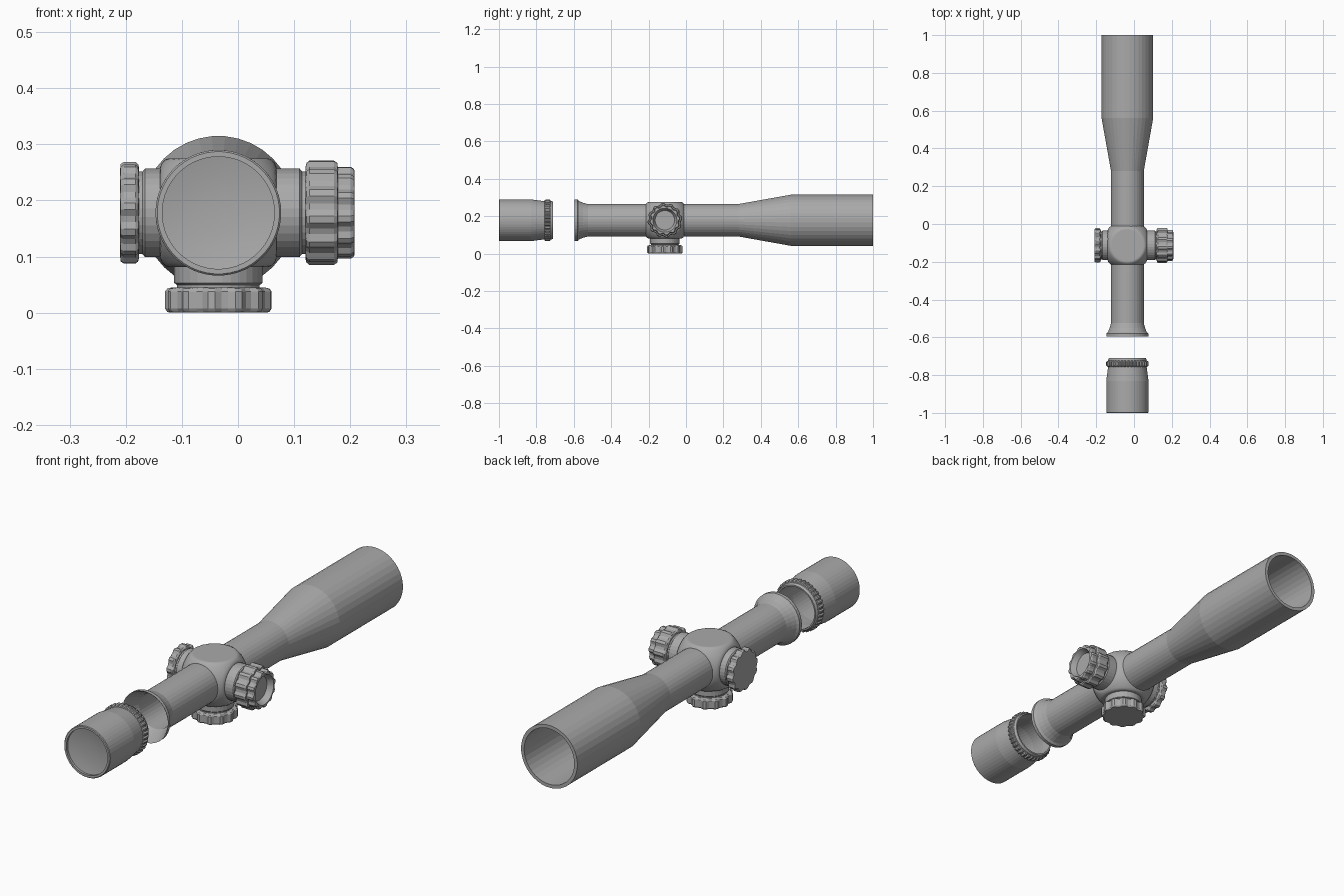
import bpy, bmesh, math
from mathutils import Matrix, Vector

if "Cube" in bpy.data.objects:
    bpy.data.objects.remove(bpy.data.objects["Cube"])

AXIS_X, AXIS_Z, SADDLE_Y = -0.035, 0.178, -0.113
TUBE_ORIGIN = Vector((AXIS_X, 0, AXIS_Z))
SADDLE = Vector((AXIS_X, SADDLE_Y, AXIS_Z))

grey = bpy.data.materials.new("scope_grey")
grey.use_nodes = True
grey.diffuse_color = (0.4, 0.4, 0.4, 1)
grey.node_tree.nodes["Principled BSDF"].inputs["Base Color"].default_value = (0.4, 0.4, 0.4, 1)


def finish(name, bm, smooth=None):
    bmesh.ops.remove_doubles(bm, verts=bm.verts, dist=1e-5)
    bmesh.ops.recalc_face_normals(bm, faces=bm.faces)
    mesh = bpy.data.meshes.new(name)
    bm.to_mesh(mesh)
    bm.free()
    mesh.materials.append(grey)
    ob = bpy.data.objects.new(name, mesh)
    bpy.context.collection.objects.link(ob)
    if smooth:
        bpy.ops.object.select_all(action="DESELECT")
        ob.select_set(True)
        bpy.context.view_layer.objects.active = ob
        bpy.ops.object.shade_smooth_by_angle(angle=math.radians(smooth))
    return ob


def lathe(name, profile, origin, direction, sides=36, closed=False, lobes=0, depth=0.0, smooth=None):
    """Spin (radius, distance) points round an axis; lobes cut grip notches."""
    turn = Vector((0, 0, 1)).rotation_difference(Vector(direction)).to_matrix().to_4x4()
    place = Matrix.Translation(origin) @ turn
    count = lobes * 4 if lobes else sides
    bm = bmesh.new()
    rings = []
    for radius, dist, *grip in profile:
        ring = []
        for i in range(count):
            a = math.tau * (i + 0.5) / count
            r = radius - (depth if grip and i % 4 > 1 else 0)
            ring.append(bm.verts.new(place @ Vector((r * math.cos(a), r * math.sin(a), dist))))
        rings.append(ring)
    pairs = list(zip(rings, rings[1:]))
    if closed:
        pairs.append((rings[-1], rings[0]))
    for a, b in pairs:
        for i in range(count):
            j = (i + 1) % count
            bm.faces.new((a[i], a[j], b[j], b[i]))
    return finish(name, bm, smooth)


# Main tube: flared rear flange, straight body, objective bell; hollow
lathe("main_tube", [
    (0.112, -0.595), (0.112, -0.58), (0.103, -0.572), (0.094, -0.55), (0.087, -0.525),
    (0.087, 0.28), (0.137, 0.56), (0.137, 1.0),
    (0.122, 1.0), (0.122, 0.56), (0.078, 0.28), (0.078, -0.525), (0.107, -0.59),
], TUBE_ORIGIN, (0, 1, 0), closed=True)

# Detached eyepiece: hollow shell with a tapered neck
lathe("eyepiece_shell", [
    (0.109, -1.0), (0.112, -0.997), (0.112, -0.83), (0.102, -0.755), (0.102, -0.718),
    (0.098, -0.71), (0.092, -0.71), (0.092, -0.76), (0.1, -0.83), (0.1, -1.0),
], TUBE_ORIGIN, (0, 1, 0), sides=48, closed=True)

# Eyepiece lens
lathe("eyepiece_lens", [
    (0.101, -0.99), (0.07, -0.984), (0.035, -0.981), (0, -0.98),
], TUBE_ORIGIN, (0, 1, 0), sides=48, smooth=30)

# Knurled ring round the eyepiece neck
lathe("eyepiece_grip_ring", [
    (0.1, -0.757), (0.108, -0.755, 1), (0.112, -0.749, 1), (0.112, -0.731, 1),
    (0.108, -0.725, 1), (0.1, -0.723),
], TUBE_ORIGIN, (0, 1, 0), lobes=36, depth=0.005)

# Turret saddle: ball flattened on six sides
bm = bmesh.new()
bmesh.ops.create_cube(bm, size=2)
bmesh.ops.subdivide_edges(bm, edges=bm.edges, cuts=15, use_grid_fill=True)
half = (0.104, 0.104, 0.097)
for v in bm.verts:
    ball = v.co.normalized() * 0.134
    v.co = SADDLE + Vector([max(-h, min(h, c)) for c, h in zip(ball, half)])
finish("turret_saddle", bm, smooth=40)


def knob(name, direction, start, end, radius, cap=True):
    """Scalloped grip with bevelled rims, from start to end along its axis."""
    e = 0.007
    points = [(0, start), (radius - 0.012, start), (radius - 0.004, start + 0.002, 1),
              (radius, start + e, 1), (radius, end - e, 1), (radius - 0.004, end - 0.001, 1),
              (radius - 0.012, end)]
    if cap:
        points.append((0, end))
    else:  # dished end
        points += [(0.064, end), (0.052, end - 0.025), (0, end - 0.025)]
    lathe(name, points, SADDLE, direction, lobes=12, depth=0.007)


def stub(name, direction, end):
    lathe(name, [(0.079, 0.085), (0.079, end - 0.012), (0.074, end - 0.008), (0.074, end + 0.005)],
          SADDLE, direction, sides=32)


# Right turret
stub("right_turret_base", (-1, 0, 0), 0.143)
knob("right_turret_knob", (-1, 0, 0), 0.141, 0.175, 0.091)

# Left turret: wide grip ring with a smaller dished grip outside it
stub("left_turret_base", (1, 0, 0), 0.157)
knob("left_turret_knob", (1, 0, 0), 0.155, 0.213, 0.093)
knob("left_turret_outer_knob", (1, 0, 0), 0.205, 0.243, 0.082, cap=False)

# Bottom turret
stub("bottom_turret_base", (0, 0, -1), 0.137)
knob("bottom_turret_knob", (0, 0, -1), 0.133, 0.178, 0.095)
